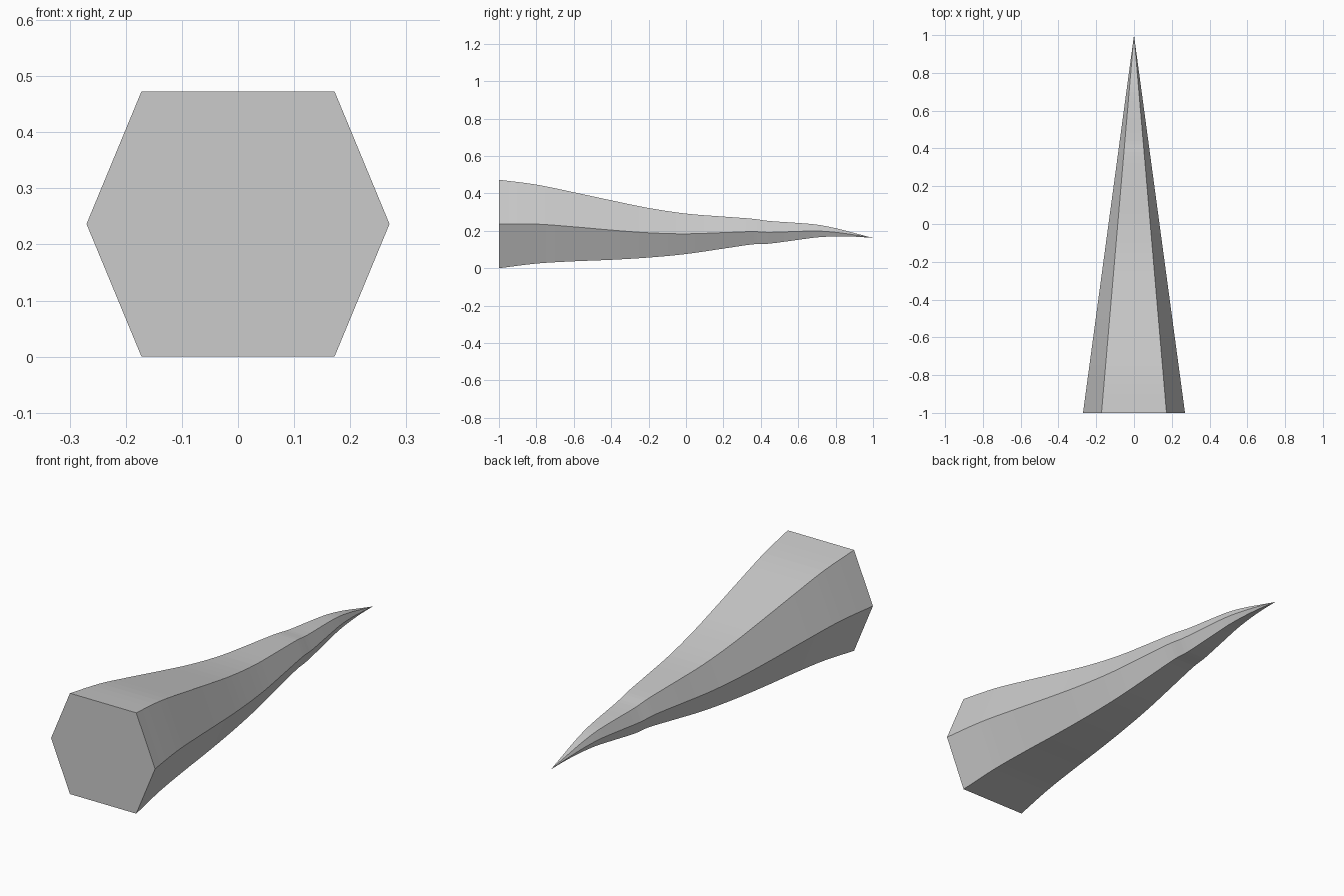
import bpy, bmesh

if "Cube" in bpy.data.objects:
    bpy.data.objects.remove(bpy.data.objects["Cube"])

# Stations along the length: y, centre height, half height
STATIONS = [(-1, .2365, .2365), (-.8, .236, .211), (-.6, .2215, .1845),
            (-.4, .204, .159), (-.2, .1895, .1325), (0, .184, .108),
            (.2, .1905, .0855), (.36, .196, .068), (.44, .192, .061),
            (.6, .197, .045), (.7, .199, .034), (.8, .192, .022),
            (.9, .1785, .0097), (1, .162, 0)]
HALF_WIDTH, FLAT_HALF = .27, .172
STEPS = 4


def slope(i, c):
    a, b = STATIONS[max(i - 1, 0)], STATIONS[min(i + 1, len(STATIONS) - 1)]
    return (b[c] - a[c]) / (b[0] - a[0])


def smooth(i, t, c):
    """Hermite interpolation of column c inside segment i."""
    p, q = STATIONS[i], STATIONS[i + 1]
    d = q[0] - p[0]
    return ((2*t**3 - 3*t**2 + 1) * p[c] + (t**3 - 2*t**2 + t) * d * slope(i, c)
            + (3*t**2 - 2*t**3) * q[c] + (t**3 - t**2) * d * slope(i + 1, c))


# Six-sided spike: hexagonal rings shrinking towards the rear tip
bm = bmesh.new()
rings = []
for i in range(len(STATIONS) - 1):
    for s in range(STEPS):
        t = s / STEPS
        y = STATIONS[i][0] + t * (STATIONS[i + 1][0] - STATIONS[i][0])
        zc, h = smooth(i, t, 1), smooth(i, t, 2)
        k = (1 - y) / 2
        w, f = HALF_WIDTH * k, FLAT_HALF * k
        outline = [(w, 0), (f, h), (-f, h), (-w, 0), (-f, -h), (f, -h)]
        rings.append([bm.verts.new((x, y, zc + z)) for x, z in outline])

bm.faces.new(rings[0])
for a, b in zip(rings, rings[1:]):
    for j in range(6):
        n = (j + 1) % 6
        bm.faces.new((a[j], a[n], b[n], b[j]))
tip = bm.verts.new((0, 1, STATIONS[-1][1]))
for j in range(6):
    bm.faces.new((rings[-1][j], rings[-1][(j + 1) % 6], tip))
bmesh.ops.recalc_face_normals(bm, faces=bm.faces[:])

mesh = bpy.data.meshes.new("hexagonal_spike")
bm.to_mesh(mesh)
bm.free()
spike = bpy.data.objects.new("hexagonal_spike", mesh)
bpy.context.collection.objects.link(spike)

grey = bpy.data.materials.new("light_grey")
grey.diffuse_color = (.6, .6, .6, 1)
grey.use_nodes = True
grey.node_tree.nodes["Principled BSDF"].inputs["Base Color"].default_value = grey.diffuse_color
mesh.materials.append(grey)
